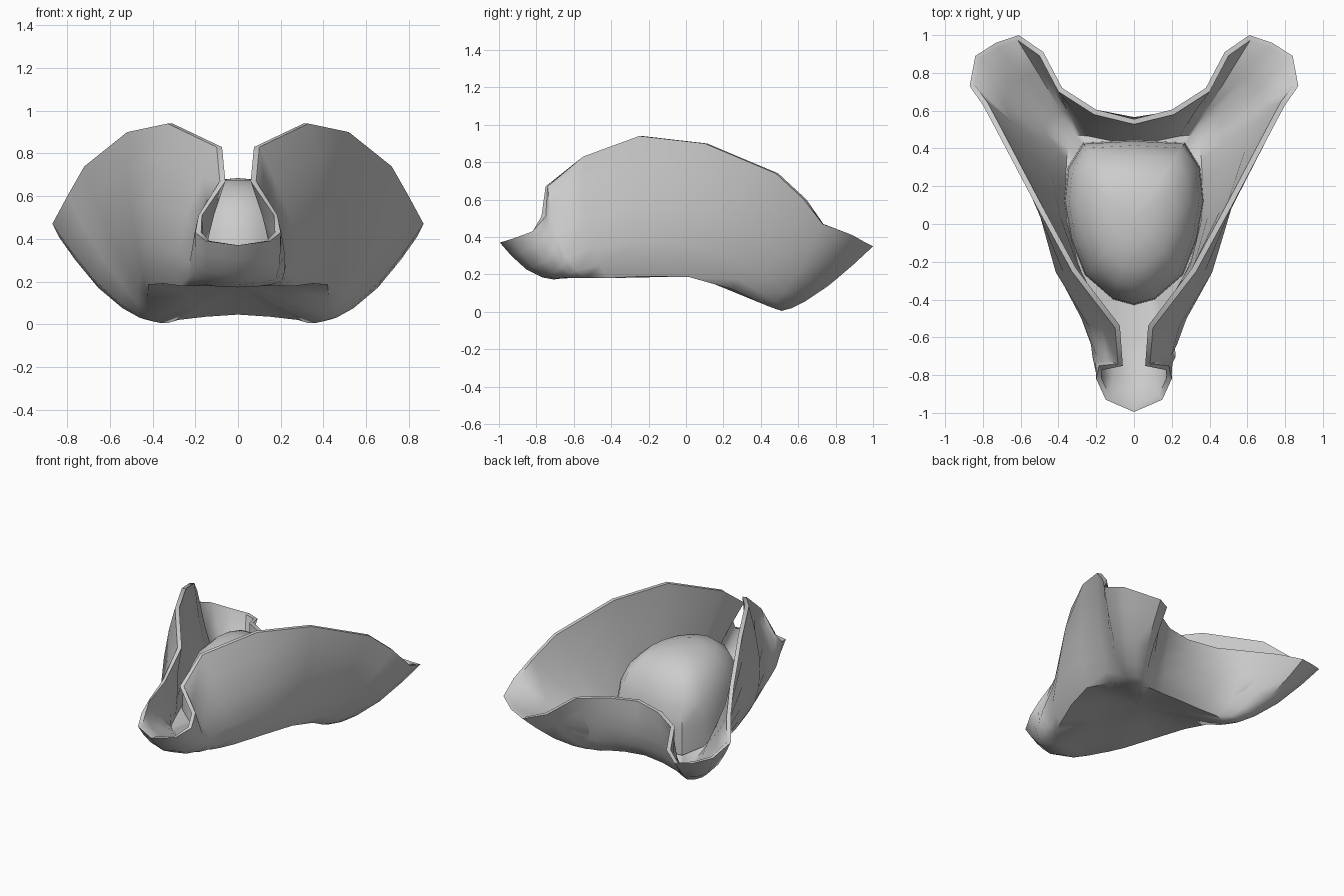
import bpy, bmesh, math
from mathutils import Vector

if "Cube" in bpy.data.objects:
    bpy.data.objects.remove(bpy.data.objects["Cube"])


def mirror_ring(half):
    # half outline from front centre to back centre -> closed ring
    return half + [Vector((-p.x, p.y, p.z)) for p in reversed(half[1:-1])]


def loft(name, rings, caps):
    # skin between closed rings, then fan to the start / end cap points
    bm = bmesh.new()
    vs = [[bm.verts.new(p) for p in r] for r in rings]
    n = len(rings[0])
    for a, b in zip(vs, vs[1:]):
        for i in range(n):
            j = (i + 1) % n
            bm.faces.new((a[i], a[j], b[j], b[i]))
    for ring, cap in zip((vs[0], vs[-1]), caps):
        if cap:
            c = bm.verts.new(cap)
            for i in range(n):
                bm.faces.new((ring[i], c, ring[(i + 1) % n]))
    bmesh.ops.recalc_face_normals(bm, faces=bm.faces)
    me = bpy.data.meshes.new(name)
    bm.to_mesh(me)
    bm.free()
    ob = bpy.data.objects.new(name, me)
    bpy.context.collection.objects.link(ob)
    bpy.ops.object.select_all(action='DESELECT')
    ob.select_set(True)
    bpy.context.view_layer.objects.active = ob
    bpy.ops.object.shade_smooth_by_angle(angle=math.radians(50))
    return ob


# Brim: top rim and lower fold, front tip to back centre
rim = [Vector(p) for p in (
    (0, -.995, .37), (.15, -.93, .39), (.20, -.82, .43), (.185, -.75, .51),
    (.085, -.74, .67), (.10, -.55, .83), (.33, -.25, .94), (.52, .10, .90),
    (.72, .48, .74), (.80, .63, .60), (.87, .73, .47), (.84, .89, .41),
    (.73, .96, .37), (.61, 1.0, .35), (.48, .91, .38), (.38, .72, .45),
    (.20, .605, .46), (0, .555, .47))]
fold = [Vector(p) for p in (
    (0, -.66, .18), (.08, -.65, .18), (.14, -.62, .18), (.19, -.58, .18),
    (.22, -.53, .18), (.27, -.42, .18), (.35, -.22, .19), (.42, .02, .185),
    (.425, .25, .12), (.42, .37, .06), (.41, .44, .03), (.40, .48, .015),
    (.385, .50, .01), (.36, .51, .005), (.33, .51, .005), (.28, .505, .02),
    (.15, .48, .035), (0, .47, .045))]


def wall(t, bulge):
    # ring between fold and rim, pushed outward for a rounded upturn
    out = []
    for i, (f, r) in enumerate(zip(fold, rim)):
        d = (r - f).normalized()
        o = Vector((f.x * 3, f.y - .05, 0)).normalized() + Vector((0, 0, -.6))
        o = (o - d * o.dot(d)).normalized()
        k = 1.4 if 4 <= i <= 6 else .6 if 7 <= i <= 9 else 1
        out.append(f.lerp(r, t) + o * bulge * k)
    return out


centre = Vector((0, .05, .19))
floor = [f.lerp(centre, .45) for f in fold]
outer = [floor, fold, wall(.1, .03), wall(.25, .05), wall(.5, .055),
         wall(.78, .03), rim]

# inner skin: rim lip, then nearly straight slopes down to the crown's foot
foot = [Vector((f.x * .85, f.y * .92, f.z + .05)) for f in fold]
lip = []
for i, r in enumerate(rim):
    a, b = rim[max(i - 1, 0)], rim[min(i + 1, len(rim) - 1)]
    side = Vector((a.y - b.y, b.x - a.x, 0)).normalized()
    if i == 0 or i == len(rim) - 1:
        side.x = 0
    lip.append(r + side * .028)
upper = [p.lerp(f, .35) + (m - p.lerp(f, .35)) * .3
         for p, f, m in zip(lip, foot, wall(.65, .0))]
lower = [p.lerp(f, .75) for p, f in zip(lip, foot)]
inner = [lip, upper, lower, foot]
loft("folded_brim", [mirror_ring(r) for r in outer + inner],
     (centre, Vector((0, .05, .25))))

# Crown: rounded dome on an egg-shaped outline, its foot sunk in the brim
outline = ((0, -.43), (.11, -.40), (.26, -.27), (.335, -.08), (.37, .12),
           (.35, .30), (.27, .43), (0, .445))
profile = ((1, 0), (.985, .3), (.93, .55), (.80, .76), (.58, .91), (.30, .98))


def crown_point(x, y, s, h):
    base = .21 - .27 * max(0, y - .03)
    return Vector((x * s, .03 + (y - .03) * s, base + (.685 - base) * h))


rings = [mirror_ring([crown_point(x, y, s, h) for x, y in outline])
         for s, h in profile]
loft("crown", rings, (None, Vector((0, .03, .685))))
